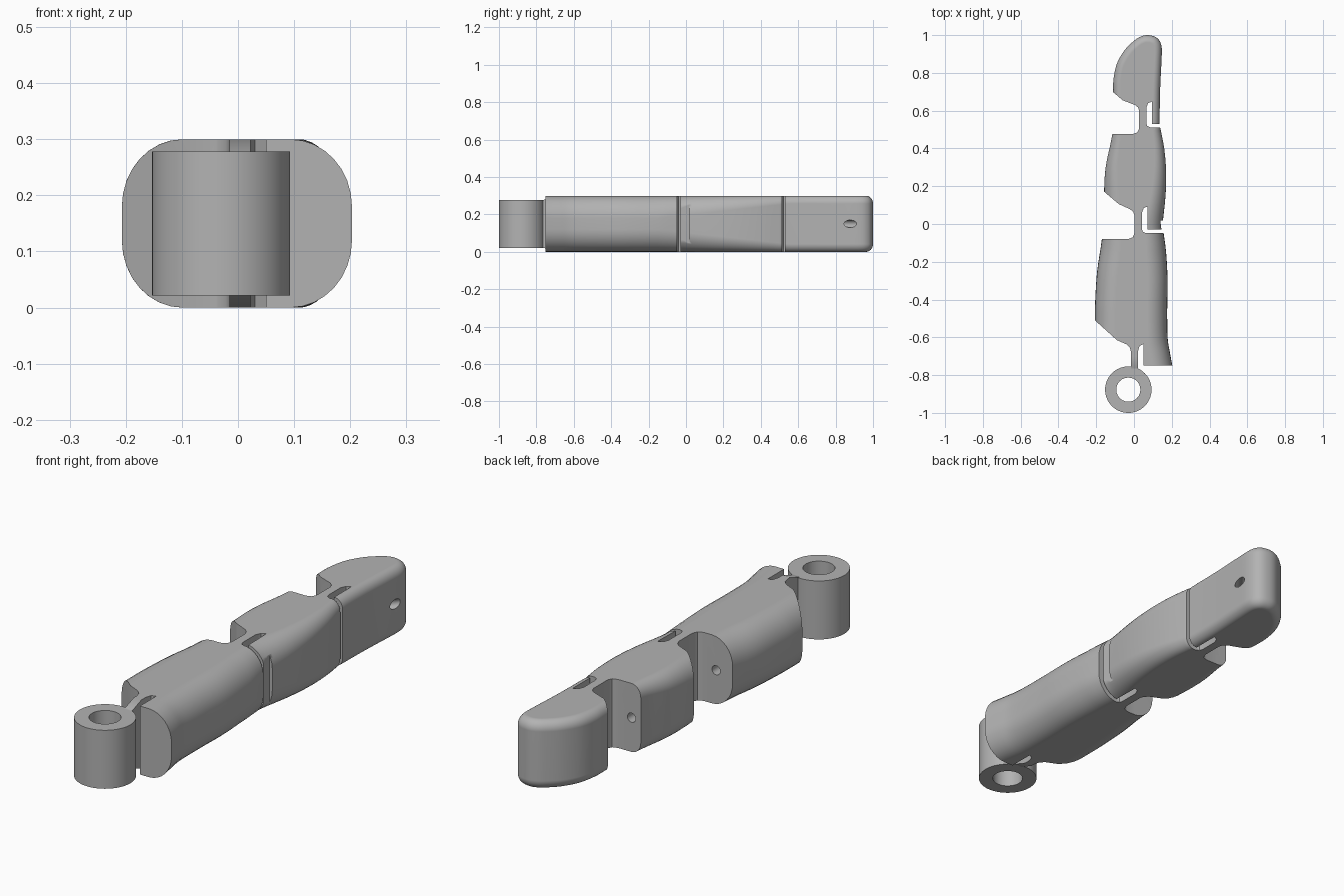
import bpy, bmesh, math
from mathutils import Vector

HEIGHT = 0.3

cube = bpy.data.objects.get("Cube")
if cube:
    bpy.data.objects.remove(cube, do_unlink=True)

grey = bpy.data.materials.new("plain grey")
grey.use_nodes = True
grey.diffuse_color = (0.45, 0.45, 0.45, 1)
grey.node_tree.nodes["Principled BSDF"].inputs["Base Color"].default_value = grey.diffuse_color


def make_object(name, bm):
    bmesh.ops.recalc_face_normals(bm, faces=bm.faces)
    mesh = bpy.data.meshes.new(name)
    bm.to_mesh(mesh)
    bm.free()
    mesh.materials.append(grey)
    obj = bpy.data.objects.new(name, mesh)
    bpy.context.collection.objects.link(obj)
    return obj


def loft(name, rings):
    """Skin closed rings of equal length and cap both ends."""
    bm = bmesh.new()
    loops = [[bm.verts.new(p) for p in ring] for ring in rings]
    for low, high in zip(loops, loops[1:]):
        for i in range(len(low)):
            j = (i + 1) % len(low)
            bm.faces.new((low[i], low[j], high[j], high[i]))
    bm.faces.new(loops[0])
    bm.faces.new(loops[-1])
    return make_object(name, bm)


def prism(name, outline, low=-0.1, high=0.4):
    return loft(name, [[(x, y, z) for x, y in outline] for z in (low, high)])


def rod(name, start, end, radius):
    start, end = Vector(start), Vector(end)
    axis = end - start
    bm = bmesh.new()
    bmesh.ops.create_cone(bm, cap_ends=True, segments=24, radius1=radius,
                          radius2=radius, depth=axis.length)
    obj = make_object(name, bm)
    turn = Vector((0, 0, 1)).rotation_difference(axis).to_matrix().to_4x4()
    obj.data.transform(turn)
    obj.data.transform(turn.Translation((start + end) / 2))
    return obj


def cut(obj, cutter):
    """Subtract the cutter for good and discard it."""
    cutter.hide_render = True
    bpy.context.view_layer.objects.active = obj
    mod = obj.modifiers.new("cut", 'BOOLEAN')
    mod.operation, mod.solver, mod.object = 'DIFFERENCE', 'EXACT', cutter
    bpy.ops.object.modifier_apply(modifier=mod.name)
    bpy.data.objects.remove(cutter, do_unlink=True)


def smooth(obj):
    bpy.ops.object.select_all(action='DESELECT')
    obj.select_set(True)
    bpy.context.view_layer.objects.active = obj
    bpy.ops.object.shade_smooth_by_angle(angle=math.radians(32))
    mod = obj.modifiers.new("even shading", 'WEIGHTED_NORMAL')
    mod.keep_sharp = True


def spline(points, steps=4):
    """Catmull-Rom curve through the points."""
    pts = [Vector(p) for p in points]
    pts = [pts[0] * 2 - pts[1]] + pts + [pts[-1] * 2 - pts[-2]]
    out = []
    for a, b, c, d in zip(pts, pts[1:], pts[2:], pts[3:]):
        for k in range(steps):
            t = k / steps
            out.append(b + (c - a) * t / 2 + (2 * a - 5 * b + 4 * c - d) * t * t / 2
                       + (3 * b - a - 3 * c + d) * t ** 3 / 2)
    return out + [pts[-2]]


def edge_radius(y):
    """Edge rounding shrinks from the base to the tip."""
    t = min(max((y + 0.15) / 0.7, 0), 1)
    return 0.12 + (0.042 - 0.12) * t


# Finger body: plan outline with rounded top and bottom edges
plan = spline([
    (-.205, -.77), (-.207, -.5), (-.205, -.4), (-.195, -.25), (-.17, -.08), (-.16, .05),
    (-.158, .17), (-.155, .25), (-.145, .33), (-.115, .475), (-.108, .6), (-.11, .7),
    (-.108, .77), (-.09, .85), (-.05, .92), (0, .97), (.035, .992), (.07, 1),
    (.11, .992), (.135, .97), (.147, .93), (.145, .85), (.138, .7), (.136, .53),
    (.141, .5), (.16, .4), (.17, .28), (.167, .15), (.152, 0), (.157, -.05),
    (.17, -.15), (.178, -.3), (.176, -.45), (.178, -.6), (.19, -.68), (.207, -.77)])

normals = []
for i in range(len(plan)):
    along = plan[min(i + 1, len(plan) - 1)] - plan[max(i - 1, 0)]
    normals.append(Vector((along.y, -along.x)).normalized())
normals[0], normals[-1] = Vector((1, 0)), Vector((-1, 0))


def level(angle, top):
    ring = []
    for p, n in zip(plan, normals):
        r = edge_radius(p.y)
        q = p + n * r * 0.9 * (1 - math.cos(angle))
        z = r * (1 - math.sin(angle))
        ring.append((q.x, q.y, HEIGHT - z if top else z))
    return ring


angles = [math.pi / 2 * k / 8 for k in range(9)]
finger = loft("finger_body", [level(a, False) for a in reversed(angles)]
              + [level(a, True) for a in angles])

# Bending notches on the inner side, slots on the outer side
notches = {
    "base_notch": [(-.4, -1.1), (-.015, -1.1), (-.015, -.68), (-.022, -.655), (-.04, -.637),
                   (-.09, -.615), (-.207, -.51), (-.4, -.34)],
    "base_slot": [(.022, -1.1), (.022, -.67), (.03, -.645), (.05, -.635), (.05, -.75),
                  (.4, -.75), (.4, -1.1)],
    "middle_notch": [(-.4, -.08), (-.03, -.08), (-.006, -.07), (.003, -.045), (.003, .045),
                     (-.004, .063), (-.02, .078), (-.08, .105), (-.157, .17), (-.4, .385)],
    "middle_slot": [(.4, -.047), (.06, -.047), (.047, -.041), (.042, -.027), (.042, .06),
                    (.052, .085), (.072, .093), (.072, -.03), (.4, -.03)],
    "middle_step": [(.139, .018), (.147, -.04), (.4, -.04), (.4, .018)],
    "tip_notch": [(-.4, .477), (-.005, .477), (.018, .485), (.027, .505), (.027, .6),
                  (.022, .617), (.005, .63), (-.06, .655), (-.107, .695), (-.4, .95)],
    "tip_slot": [(.4, .512), (.085, .512), (.07, .52), (.065, .535), (.065, .615),
                 (.075, .64), (.095, .648), (.095, .53), (.4, .53)],
}
for name, outline in notches.items():
    cut(finger, prism(name, outline))

# Base hinge tapers down to the height of the ring
for side in (-1, 1):
    wedge = [(-.7, .15), (-.76, .128), (-.8, .128), (-.8, .25), (-.7, .25)]
    cut(finger, loft("hinge_taper", [[(x, y, HEIGHT / 2 + side * z) for y, z in wedge]
                                     for x in (-.03, .04)]))

# Tendon channel
mid = HEIGHT / 2
for start, end in [((-.09, -.7, mid), (-.09, -.02, mid)),
                   ((-.07, .02, mid), (-.07, .55, mid)),
                   ((-.08, .6, mid), (.2, .945, mid))]:
    cut(finger, rod("tendon_channel", start, end, 0.02))
smooth(finger)


# Pivot ring at the base
def circle(radius, z, n=64):
    return [(-.03 + radius * math.cos(math.tau * k / n),
             -.877 + radius * math.sin(math.tau * k / n), z) for k in range(n)]


ring = loft("pivot_ring", [circle(.123, .022), circle(.123, .278)])
cut(ring, rod("pivot_hole", (-.03, -.877, -.1), (-.03, -.877, .4), .064))
smooth(ring)
